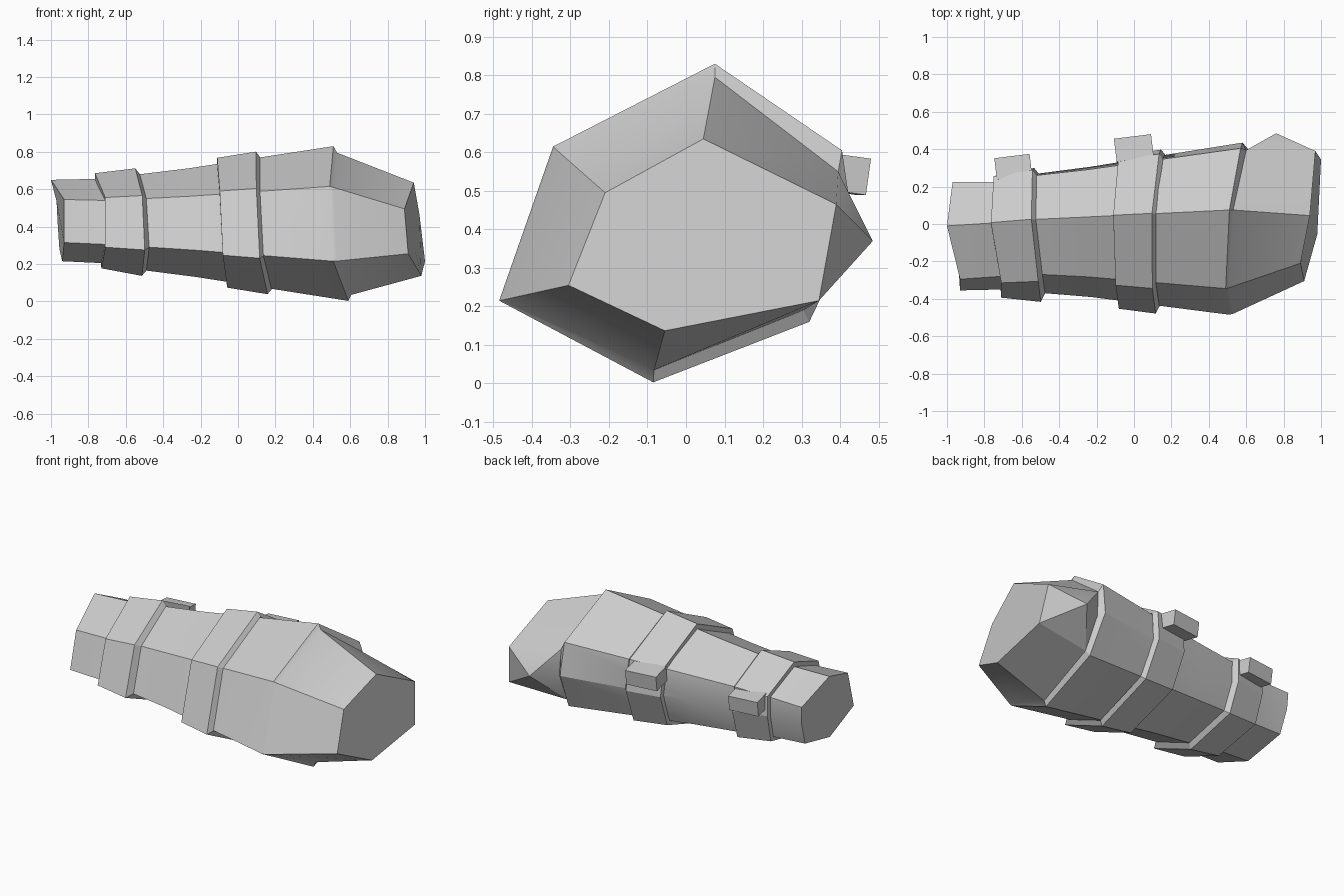
import bpy, bmesh, math
from mathutils import Vector

if "Cube" in bpy.data.objects:
    bpy.data.objects.remove(bpy.data.objects["Cube"])

grey = bpy.data.materials.new("light_grey")
grey.diffuse_color = (0.6, 0.6, 0.6, 1)
grey.use_nodes = True
grey.node_tree.nodes["Principled BSDF"].inputs["Base Color"].default_value = grey.diffuse_color


def ring(*pts):
    return [Vector(p) for p in pts]


# Seven corners per ring: ridge, upper front, lower front, bottom, lower back, mid back, upper back
WRIST = ring((-1, -.01, .65), (-.93, -.295, .545), (-.93, -.355, .315), (-.94, -.1, .215),
             (-.955, .17, .28), (-.965, .22, .43), (-.97, .225, .535))
CUFF = ring((-.765, .005, .655), (-.71, -.28, .54), (-.71, -.35, .305), (-.73, -.1, .205),
            (-.74, .18, .27), (-.75, .225, .43), (-.75, .225, .54))
FORE = ring((-.525, .025, .68), (-.49, -.27, .55), (-.475, -.37, .29), (-.49, -.09, .165),
            (-.50, .21, .25), (-.51, .27, .42), (-.52, .26, .56))
RIM = ring((.51, .075, .83), (.49, -.345, .615), (.51, -.485, .215), (.59, -.085, .003),
           (.60, .32, .16), (.58, .435, .40), (.57, .405, .605))
CAP = ring((.53, .075, .795), (.51, -.34, .61), (.53, -.48, .216), (.605, -.083, .035),
           (.62, .305, .19), (.61, .40, .385), (.60, .395, .55))
END = ring((.94, .045, .635), (.89, -.21, .495), (.91, -.305, .255), (.98, -.055, .137),
           (1, .345, .215), (.76, .485, .37), (.97, .39, .465))


def lerp(a, b, t):
    return [p.lerp(q, t) for p, q in zip(a, b)]


def scaled(r, s):
    """Grow a ring in y and z about its centre."""
    c = sum(r, Vector()) / len(r)
    return [Vector((p.x, c.y + (p.y - c.y) * s, c.z + (p.z - c.z) * s)) for p in r]


def finish(name, bm, smooth=True):
    bmesh.ops.recalc_face_normals(bm, faces=bm.faces)
    me = bpy.data.meshes.new(name)
    bm.to_mesh(me)
    bm.free()
    me.materials.append(grey)
    ob = bpy.data.objects.new(name, me)
    bpy.context.collection.objects.link(ob)
    if smooth:
        me.shade_smooth()
        me.set_sharp_from_angle(angle=math.radians(30))
    return ob


def bridge(bm, a, b, skip=()):
    n = len(a)
    for i in range(n):
        if i not in skip:
            j = (i + 1) % n
            bm.faces.new((a[i], a[j], b[j], b[i]))


# Faceted sleeve with a rounded-off joint cap at the wide end
bm = bmesh.new()
sleeve_rings = [WRIST, CUFF, FORE, scaled(lerp(FORE, RIM, .25), .98), RIM, CAP, END]
rows = [[bm.verts.new(p) for p in r] for r in sleeve_rings]
for a, b in zip(rows[:-2], rows[1:-1]):
    bridge(bm, a, b)
bm.faces.new(rows[0])
cap, end = rows[-2:]
bridge(bm, cap, end, skip=(4, 5))
# Pointed knuckle on the back of the cap
tip = end[5]
for a, b in ((cap[4], cap[5]), (cap[5], cap[6]), (cap[6], end[6]),
             (end[6], end[4]), (end[4], cap[4])):
    bm.faces.new((a, b, tip))
bm.faces.new([end[i] for i in (0, 1, 2, 3, 4, 6)])
finish("sleeve", bm)


# Straps: raised bands with a chamfer toward the wide end
def strap(name, a, b, t0, t1, t2, grow):
    bm = bmesh.new()
    bands = [scaled(lerp(a, b, t0), .97), scaled(lerp(a, b, t0), grow),
             scaled(lerp(a, b, t1), grow), lerp(a, b, t2)]
    rows = [[bm.verts.new(p) for p in r] for r in bands]
    for p, q in zip(rows, rows[1:]):
        bridge(bm, p, q)
    finish(name, bm, smooth=False)


strap("narrow_strap", CUFF, FORE, 0, .9, 1.0, 1.13)
strap("wide_strap", FORE, RIM, .4, .6, .62, 1.085)


# Buckles: slightly turned blocks on the back of each strap
def buckle(name, centre, size):
    bm = bmesh.new()
    bmesh.ops.create_cube(bm, size=1)
    bmesh.ops.scale(bm, vec=size, verts=bm.verts)
    ob = finish(name, bm, smooth=False)
    ob.location = centre
    ob.rotation_euler = (math.radians(-8), 0, math.radians(7))


buckle("narrow_buckle", (-.645, .30, .515), (.19, .115, .095))
buckle("wide_buckle", (0, .40, .545), (.20, .125, .095))
